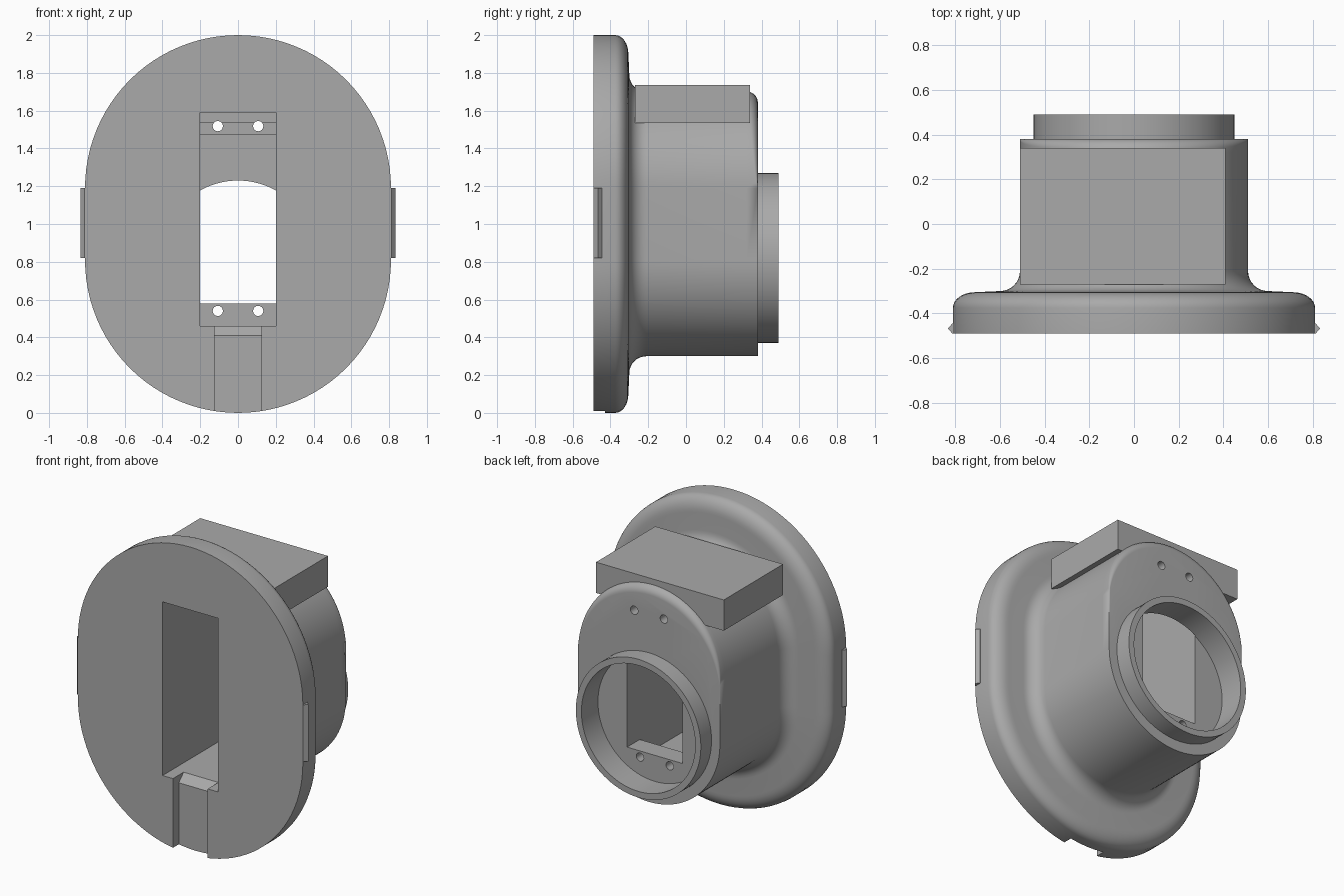
import bpy, bmesh, math
from mathutils import Matrix

if "Cube" in bpy.data.objects:
    bpy.data.objects.remove(bpy.data.objects["Cube"])

grey = bpy.data.materials.new("plain grey")
grey.use_nodes = True
colour = (0.4, 0.4, 0.4, 1)
grey.diffuse_color = colour
grey.node_tree.nodes["Principled BSDF"].inputs["Base Color"].default_value = colour

LOW, HIGH = 0.81, 1.19      # centres of the two rounded ends
SEG = 48                    # steps per half turn


def finish(name, bm):
    bmesh.ops.recalc_face_normals(bm, faces=bm.faces)
    mesh = bpy.data.meshes.new(name)
    bm.to_mesh(mesh)
    bm.free()
    mesh.materials.append(grey)
    ob = bpy.data.objects.new(name, mesh)
    bpy.context.collection.objects.link(ob)
    return ob


def box(name, x, y, z):
    bm = bmesh.new()
    bmesh.ops.create_cube(bm, size=1)
    for v in bm.verts:
        for i, (a, b) in enumerate((x, y, z)):
            v.co[i] = a if v.co[i] < 0 else b
    return finish(name, bm)


def cylinder(name, radius, x, z, y0, y1, segments=96):
    bm = bmesh.new()
    place = Matrix.Translation((x, (y0 + y1) / 2, z)) @ Matrix.Rotation(math.pi / 2, 4, 'X')
    bmesh.ops.create_cone(bm, cap_ends=True, segments=segments, radius1=radius,
                          radius2=radius, depth=y1 - y0, matrix=place)
    return finish(name, bm)


def prism(name, points, axis_map, a, b):
    """Extrude a flat outline from a to b."""
    bm = bmesh.new()
    ends = [[bm.verts.new(axis_map(p, q, t)) for p, q in points] for t in (a, b)]
    bm.faces.new(ends[0])
    bm.faces.new(ends[1])
    n = len(points)
    for i in range(n):
        j = (i + 1) % n
        bm.faces.new((ends[0][i], ends[0][j], ends[1][j], ends[1][i]))
    return finish(name, bm)


def boolean(target, tool, operation):
    mod = target.modifiers.new(tool.name, 'BOOLEAN')
    mod.operation, mod.object, mod.solver = operation, tool, 'EXACT'
    bpy.context.view_layer.objects.active = target
    bpy.ops.object.modifier_apply(modifier=mod.name)


def discard(*tools):
    for t in tools:
        bpy.data.objects.remove(t)


# Flange and body: one loft of rounded outlines from front to back
profile = [(-0.49, 0.81), (-0.375, 0.81)]
for i in range(1, 9):       # rounded flange rim
    t = math.pi / 2 * i / 8
    profile.append((-0.375 + 0.07 * math.sin(t), 0.71 + 0.1 * math.cos(t)))
for i in range(9):          # hollow fillet into the body
    t = math.pi / 2 * i / 8
    profile.append((-0.21 - 0.09 * math.cos(t), 0.60 - 0.09 * math.sin(t)))
profile.append((0.32, 0.51))


def outline(bm, y, radius, trim=0.0, back=0.0):
    """Rounded outline; trim and back act on the upper arc and fade to its ends."""
    ring = []
    for centre, start in ((HIGH, 0), (LOW, math.pi)):
        for i in range(SEG + 1):
            t = start + math.pi * i / SEG
            fade = max(0, math.sin(t)) ** 0.7
            r = radius - trim * fade
            ring.append(bm.verts.new((r * math.cos(t), y - back * fade, centre + r * math.sin(t))))
    return ring


bm = bmesh.new()
rings = [outline(bm, y, r) for y, r in profile]
for i in range(9):          # fading round on the upper back edge
    t = math.pi / 2 * i / 8
    rings.append(outline(bm, 0.38, 0.51, 0.05 * (1 - math.cos(t)) + 0.0004 * i,
                         0.05 * (1 - math.sin(t)) + 0.0004 * (8 - i)))
for a, b in zip(rings, rings[1:]):
    for i in range(len(a)):
        j = (i + 1) % len(a)
        bm.faces.new((a[i], a[j], b[j], b[i]))
bm.faces.new(rings[0])
bm.faces.new(rings[-1])
bmesh.ops.remove_doubles(bm, verts=bm.verts, dist=0.00005)
housing = finish("housing", bm)

# Round collar on the back
collar = cylinder("collar", 0.45, 0, 0.82, 0.3, 0.49)
boolean(housing, collar, 'UNION')

# Bore, stepped pocket and front groove
cutters = [
    cylinder("bore_cutter", 0.41, 0, 0.82, 0.32, 0.6),
    box("pocket_cutter", (-0.2, 0.2), (-0.6, 0.19), (0.46, 1.59)),
    box("opening_cutter", (-0.2, 0.2), (0.1, 0.325), (0.58, 1.47)),
    prism("groove_cutter", [(-0.6, -0.1), (-0.43, -0.1), (-0.43, 0.41), (-0.37, 0.47), (-0.6, 0.47)],
          lambda p, q, t: (t, p, q), -0.125, 0.125),
]
for c in cutters:
    boolean(housing, c, 'DIFFERENCE')

# Block on top
top_block = box("top_block", (-0.51, 0.41), (-0.27, 0.34), (1.535, 1.735))
boolean(housing, top_block, 'UNION')

# Screw holes
for x in (-0.107, 0.107):
    for z in (0.54, 1.518):
        hole = cylinder("hole_cutter", 0.027, x, z, -0.6, 0.6 if z > 1 else 0.45, 24)
        boolean(housing, hole, 'DIFFERENCE')
        discard(hole)
discard(collar, top_block, *cutters)

# Wedge tabs on the flange sides
for side, name in ((1, "left_tab"), (-1, "right_tab")):
    prism(name, [(0.80, -0.49), (0.812, -0.49), (0.833, -0.467), (0.812, -0.445), (0.80, -0.445)],
          lambda p, q, t: (side * p, q, t), 0.82, 1.19)

# Smooth the curved housing, keep its edges sharp
bpy.ops.object.select_all(action='DESELECT')
housing.select_set(True)
bpy.context.view_layer.objects.active = housing
bpy.ops.object.shade_smooth_by_angle(angle=math.radians(30))
